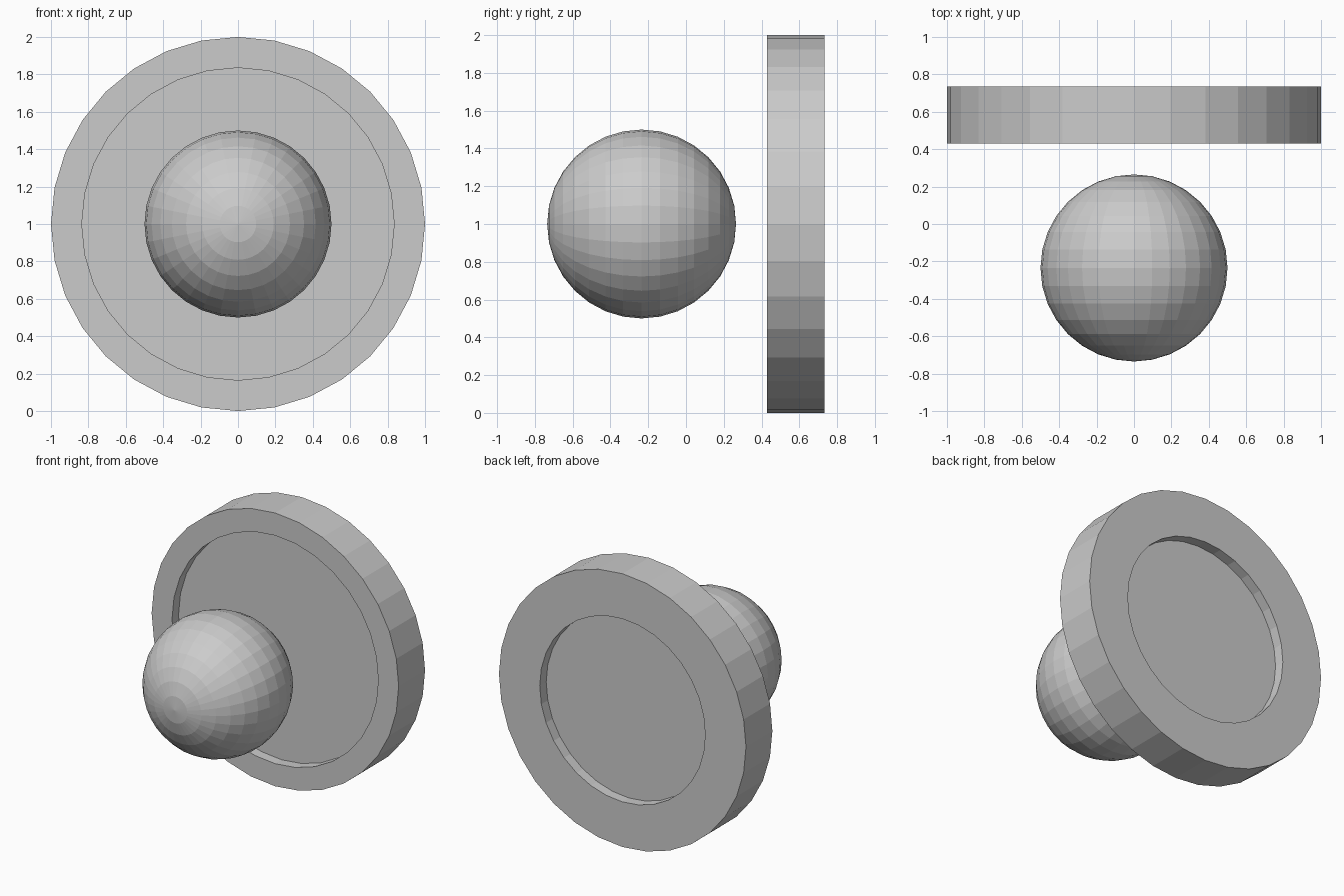
import bpy
import bmesh
from math import pi
from mathutils import Matrix

cube = bpy.data.objects.get("Cube")
if cube:
    bpy.data.objects.remove(cube, do_unlink=True)

SIDES = 32
CENTRE_Z = 1.0
TURN = Matrix.Rotation(pi / 2, 4, 'X')  # local z becomes -y

grey = bpy.data.materials.new("light_grey")
grey.use_nodes = True
grey.diffuse_color = (0.6, 0.6, 0.6, 1)
grey.node_tree.nodes["Principled BSDF"].inputs["Base Color"].default_value = (0.6, 0.6, 0.6, 1)


def add_part(name, bm, y):
    """Turn the mesh to face the front and place it along the depth axis."""
    bmesh.ops.transform(bm, matrix=TURN, verts=bm.verts)
    bmesh.ops.recalc_face_normals(bm, faces=bm.faces)
    mesh = bpy.data.meshes.new(name)
    bm.to_mesh(mesh)
    bm.free()
    mesh.materials.append(grey)
    part = bpy.data.objects.new(name, mesh)
    part.location = (0, y, CENTRE_Z)
    bpy.context.collection.objects.link(part)


def recess(bm, face, radius, depth):
    """Inset a round face to a radius and push its floor straight inward."""
    inward = -face.normal.copy()
    centre = face.calc_center_median()
    bmesh.ops.inset_region(bm, faces=[face], thickness=0.01)
    for v in face.verts:
        v.co = centre + (v.co - centre).normalized() * radius
    floor = bmesh.ops.extrude_face_region(bm, geom=[face])
    bmesh.ops.translate(bm, vec=inward * depth,
                        verts=[g for g in floor["geom"] if isinstance(g, bmesh.types.BMVert)])
    if face.is_valid:
        bmesh.ops.delete(bm, geom=[face], context='FACES_ONLY')


# Round plate with a wide recess in front and a smaller one behind
bm = bmesh.new()
bmesh.ops.create_cone(bm, cap_ends=True, segments=SIDES, radius1=1, radius2=1, depth=0.305)
bm.normal_update()
caps = sorted((f for f in bm.faces if len(f.verts) == SIDES),
              key=lambda f: f.calc_center_median().z)
recess(bm, caps[1], 0.835, 0.075)
recess(bm, caps[0], 0.67, 0.075)
add_part("round_plate", bm, 0.582)

# Ball floating in front, with its pole facing forward
bm = bmesh.new()
bmesh.ops.create_uvsphere(bm, u_segments=SIDES, v_segments=16, radius=0.5)
add_part("ball", bm, -0.235)
